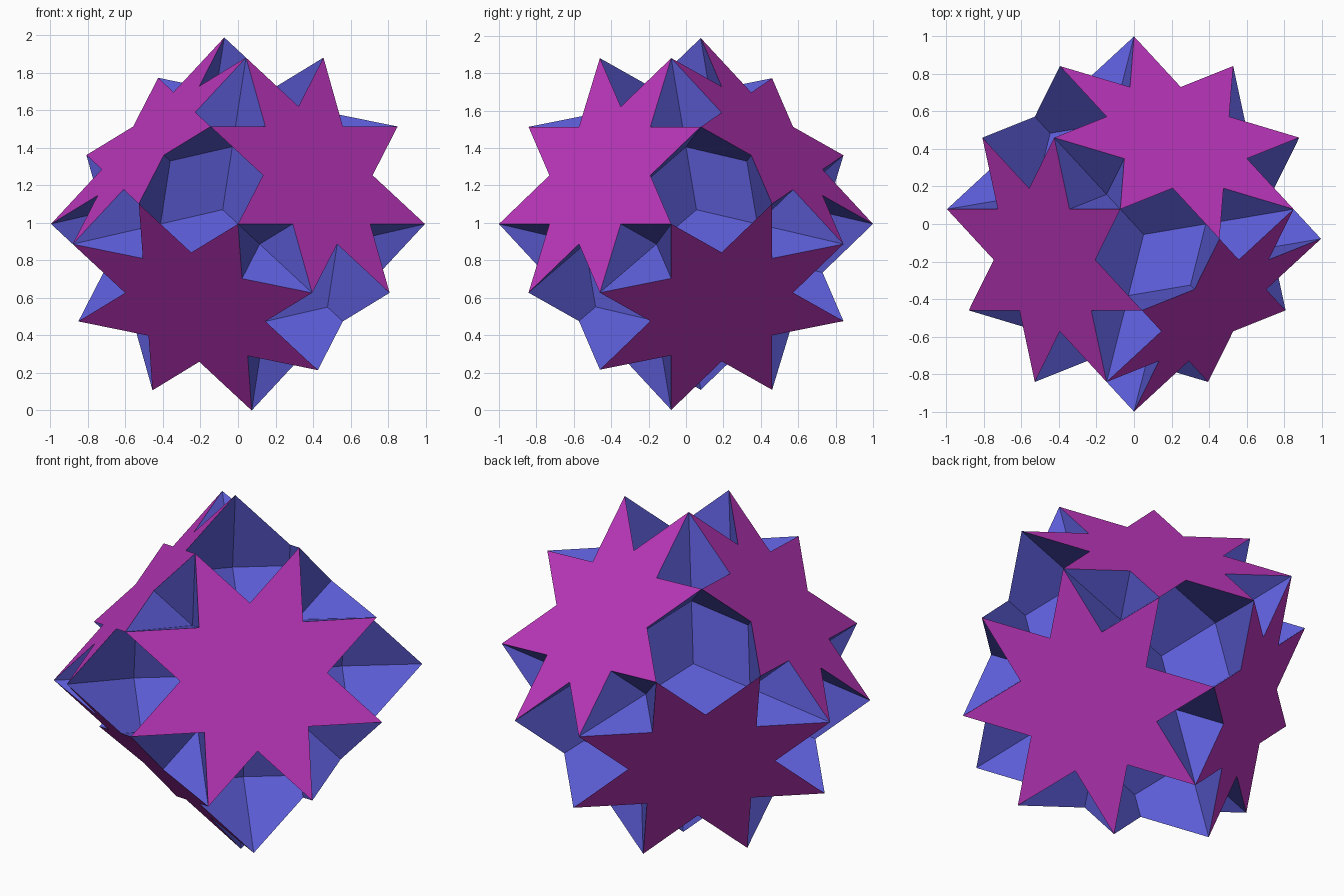
import bpy, bmesh, math
from mathutils import Matrix, Vector

if "Cube" in bpy.data.objects:
    bpy.data.objects.remove(bpy.data.objects["Cube"], do_unlink=True)

S = math.sqrt(2) - 1                    # short coordinate of each star tip
K = 1 / Vector((1, 1, S)).length        # scale that puts every tip at radius 1

# Tilt: one tip points to the front, another lies almost along +x
ey = -Vector((1, 1, S)).normalized()
ex = Vector((-S, 1, -1))
ex = (ex - ex.dot(ey) * ey).normalized()
ez = ex.cross(ey)
tilt = Matrix((ex, ey, ez))

# Height of the lowest tip, so that the model stands on the ground
tips = [Vector(v) for a in (1, -1) for b in (1, -1) for c in (S, -S)
        for v in ((a, b, c), (a, c, b), (c, a, b))]
lift = Vector((0, 0, -min((tilt @ v).z for v in tips) * K))


def material(name, rgb):
    mat = bpy.data.materials.new(name)
    mat.use_nodes = True
    mat.diffuse_color = (*rgb, 1)
    mat.node_tree.nodes["Principled BSDF"].inputs["Base Color"].default_value = (*rgb, 1)
    return mat


def add_part(name, polygons, mat):
    """Make one object from flat polygons given in the untilted frame."""
    bm = bmesh.new()
    for poly in polygons:
        bm.faces.new([bm.verts.new(K * (tilt @ p) + lift) for p in poly])
    mesh = bpy.data.meshes.new(name)
    bm.to_mesh(mesh)
    bm.free()
    mesh.materials.append(mat)
    bpy.context.collection.objects.link(bpy.data.objects.new(name, mesh))


def on_axis(axis, u, v, w):
    """Point at height w along an axis, with u and v across it."""
    p = [0, 0, 0]
    p[axis], p[(axis + 1) % 3], p[(axis + 2) % 3] = w, u, v
    return Vector(p)


# Eight-pointed star outline with alternating tips and notches
outline = []
for i in range(16):
    r = math.hypot(1, S) if i % 2 else 2 - math.sqrt(2)
    angle = i * math.pi / 8
    outline.append((r * math.cos(angle), r * math.sin(angle)))

stars, squares = [], []
for axis in range(3):
    # Two opposite stars
    for side in (1, -1):
        stars.append([on_axis(axis, u, v, side) for u, v in outline[::side]])
    # Four slanted squares joining parallel star edges
    for turn in range(4):
        q = Matrix.Rotation(turn * math.pi / 2, 2)
        a, b = q @ Vector((S, 1)), q @ Vector((-1, -S))
        squares.append([on_axis(axis, *a, 1), on_axis(axis, *b, 1),
                        on_axis(axis, *b, -1), on_axis(axis, *a, -1)])

add_part("star_faces", stars, material("purple", (0.515, 0.038, 0.515)))
add_part("crossing_squares", squares, material("blue", (0.107, 0.107, 0.672)))
